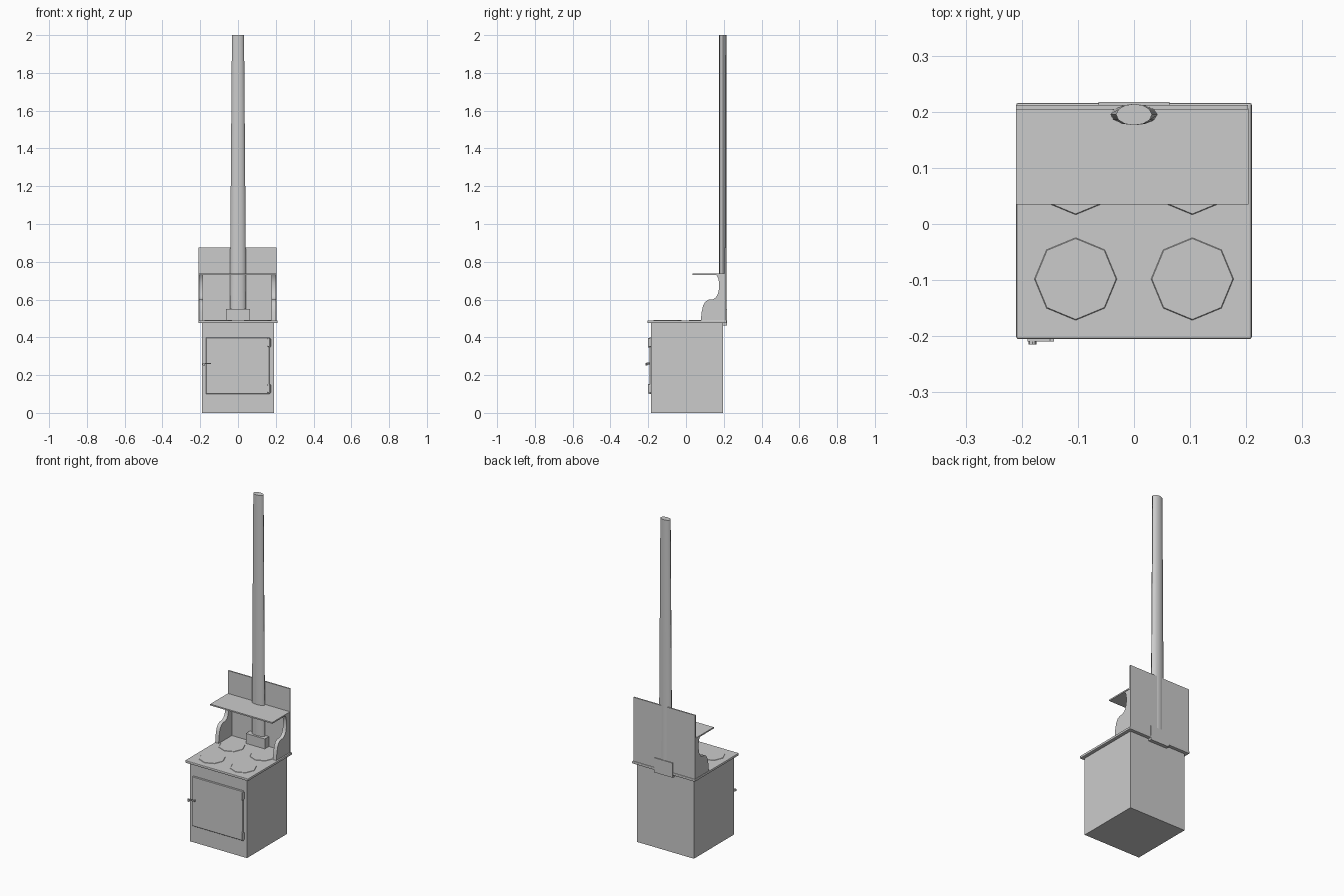
import bpy, bmesh, math
from mathutils import Matrix

if "Cube" in bpy.data.objects:
    bpy.data.objects.remove(bpy.data.objects["Cube"])


def finish(name, bm, smooth=False):
    bmesh.ops.recalc_face_normals(bm, faces=bm.faces)
    me = bpy.data.meshes.new(name)
    bm.to_mesh(me)
    bm.free()
    ob = bpy.data.objects.new(name, me)
    bpy.context.collection.objects.link(ob)
    if smooth:
        bpy.context.view_layer.objects.active = ob
        ob.select_set(True)
        bpy.ops.object.shade_smooth_by_angle(angle=math.radians(40))
        ob.select_set(False)
    return ob


def box(name, x0, x1, y0, y1, z0, z1, bevel=0, segments=1):
    bm = bmesh.new()
    bmesh.ops.create_cube(bm, size=1)
    for v in bm.verts:
        v.co.x = x0 + (v.co.x + 0.5) * (x1 - x0)
        v.co.y = y0 + (v.co.y + 0.5) * (y1 - y0)
        v.co.z = z0 + (v.co.z + 0.5) * (z1 - z0)
    ob = finish(name, bm)
    if bevel:
        mod = ob.modifiers.new("soft_edges", "BEVEL")
        mod.width, mod.segments = bevel, segments
    return ob


def cone(name, sides, r1, r2, depth, loc, axis=None, angle=0, scale_y=1, smooth=False):
    bm = bmesh.new()
    m = Matrix.Translation(loc)
    if axis:
        m = m @ Matrix.Rotation(math.radians(angle), 4, axis)
    bmesh.ops.create_cone(bm, cap_ends=True, segments=sides, radius1=r1, radius2=r2,
                          depth=depth, matrix=m @ Matrix.Diagonal((1, scale_y, 1, 1)))
    return finish(name, bm, smooth)


# Stove body and overhanging cooktop
box("body", -0.19, 0.19, -0.186, 0.196, 0, 0.476)
box("cooktop", -0.21, 0.21, -0.205, 0.216, 0.475, 0.49, 0.004, 2)

# Four octagonal hot plates
for x in (-0.104, 0.104):
    for y in (-0.098, 0.09):
        cone("hot_plate", 8, 0.075, 0.072, 0.004, (x, y, 0.49))

# Oven door with hinges
box("oven_door", -0.17, 0.168, -0.194, -0.18, 0.10, 0.40, 0.003)
for z in (0.128, 0.372):
    box("hinge_plate", 0.156, 0.174, -0.199, -0.184, z - 0.023, z + 0.023, 0.005, 2)
    cone("hinge_pin", 8, 0.005, 0.005, 0.05, (0.168, -0.197, z), smooth=True)

# Door latch: bar, stem and knob
box("latch_bar", -0.19, -0.143, -0.209, -0.203, 0.258, 0.265)
cone("latch_stem", 8, 0.004, 0.004, 0.025, (-0.15, -0.196, 0.2615), 'X', 90)
cone("latch_knob", 8, 0.007, 0.007, 0.012, (-0.181, -0.209, 0.257), 'X', 90)

# Back panel and warming shelf
box("back_panel", -0.21, 0.203, 0.204, 0.212, 0.478, 0.875)
box("warming_shelf", -0.21, 0.204, 0.035, 0.206, 0.729, 0.737)

# Curved shelf brackets: (y, z) profile extruded across x
profile = [(0.206, 0.488), (0.078, 0.488), (0.083, 0.535), (0.091, 0.57), (0.103, 0.59),
           (0.12, 0.599), (0.14, 0.6), (0.157, 0.61), (0.169, 0.63), (0.175, 0.66),
           (0.175, 0.69), (0.17, 0.715), (0.16, 0.731), (0.206, 0.731)]
for name, x0, x1 in (("left_bracket", -0.207, -0.184), ("right_bracket", 0.178, 0.201)):
    bm = bmesh.new()
    face = bm.faces.new([bm.verts.new((x0, y, z)) for y, z in profile])
    new = bmesh.ops.extrude_face_region(bm, geom=[face])["geom"]
    bmesh.ops.translate(bm, vec=(x1 - x0, 0, 0),
                        verts=[v for v in new if isinstance(v, bmesh.types.BMVert)])
    finish(name, bm, True)

# Flue collar and flattened chimney pipe, tapering in width only
box("flue_collar", -0.063, 0.063, 0.165, 0.217, 0.462, 0.55)
bm = bmesh.new()
bmesh.ops.create_cone(bm, cap_ends=True, segments=12, radius1=1, radius2=1, depth=1.5,
                      matrix=Matrix.Translation((0, 0, 1.25)))
for v in bm.verts:
    v.co.x = v.co.x * (0.044 if v.co.z < 1 else 0.032)
    v.co.y = 0.195 + v.co.y * 0.019
finish("chimney_pipe", bm, True)
